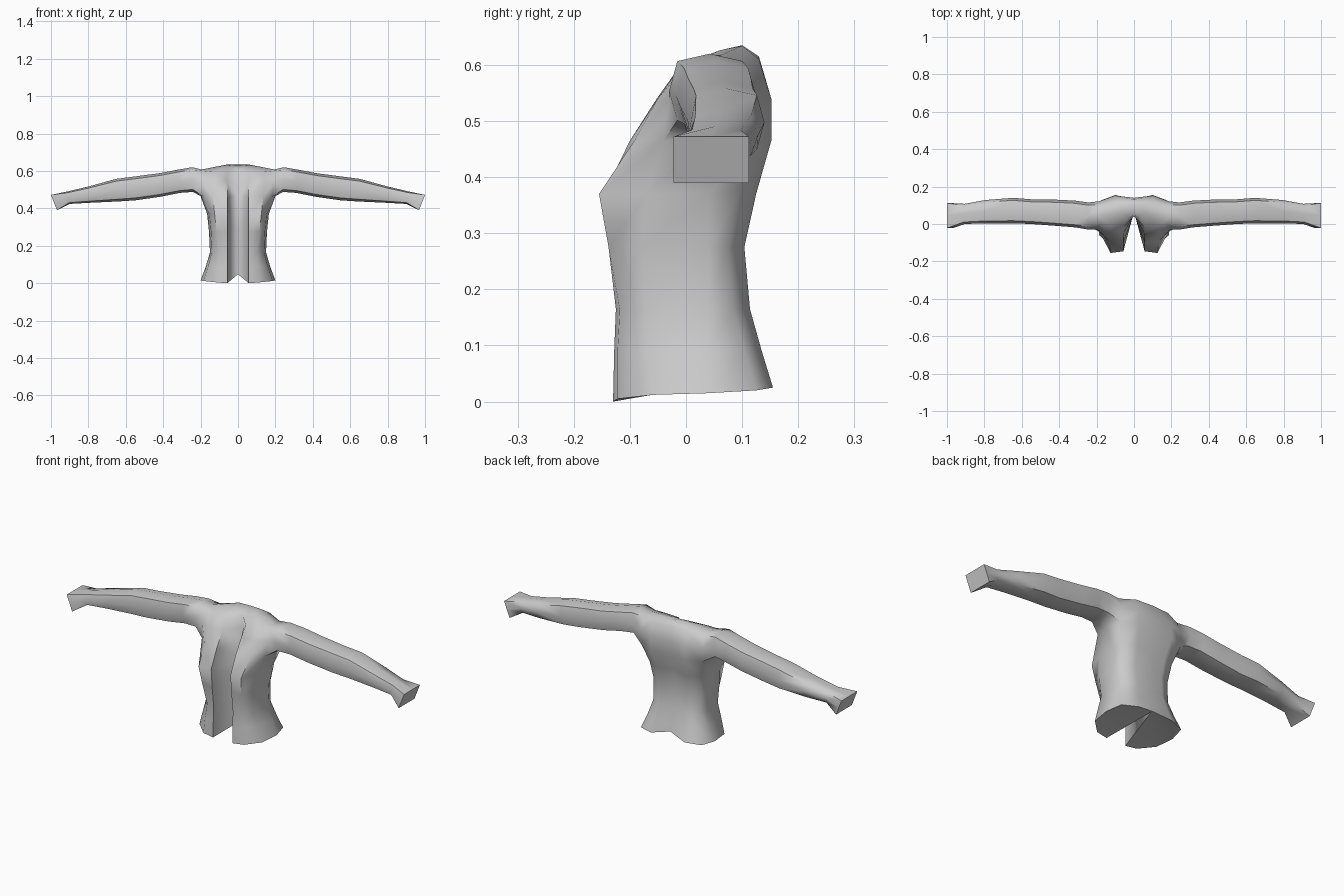
import bpy, bmesh, math

grey = bpy.data.materials.new("plain grey cloth")
grey.diffuse_color = (0.6, 0.6, 0.6, 1)

bm = bmesh.new()

# Torso levels: z, cleft y, flap y, chest x, chest y, half width, side front y, back y, spine y
LEVELS = [
    (0.010, 0.125, -0.130, 0.120, -0.122, 0.200, -0.06, 0.155, 0.132),
    (0.090, 0.110, -0.128, 0.110, -0.122, 0.172, -0.07, 0.135, 0.125),
    (0.165, 0.090, -0.125, 0.100, -0.118, 0.150, -0.07, 0.114, 0.102),
    (0.275, 0.078, -0.138, 0.115, -0.138, 0.155, -0.08, 0.104, 0.088),
    (0.370, 0.065, -0.146, 0.125, -0.155, 0.165, -0.07, 0.125, 0.105),
    (0.465, 0.055, -0.100, 0.135, -0.092, 0.200, -0.04, 0.152, 0.135),
    (0.540, 0.048, -0.052, 0.140, -0.050, 0.205, -0.03, 0.152, 0.140),
    (0.600, 0.042, -0.018, 0.125, -0.012, 0.195, 0.00, 0.130, 0.130),
]
HEM_Z = [0.048, 0.0, 0.005, 0.012, 0.015, 0.02, 0.025, 0.048]
TOP_Z = [0.605, 0.588, 0.594, 0.600, 0.608, 0.600, 0.610, 0.615]


def half_ring(level, zs=None):
    z, yin, yf, x2, y2, w, y3, yb, ys = level
    pts = [(0, yin), (0.057, yf), (x2, y2), (0.93 * w, y3), (w, 0.04),
           (0.9 * w, yb - 0.03), (0.5 * w, yb), (0, ys)]
    return [bm.verts.new((x, y, zs[i] if zs else z)) for i, (x, y) in enumerate(pts)]


rings = []
for i, lv in enumerate(LEVELS):
    zs = HEM_Z if i == 0 else TOP_Z if i == len(LEVELS) - 1 else None
    rings.append(half_ring(lv, zs))

# Torso skin, leaving the armhole open
for r in range(len(rings) - 1):
    for c in range(7):
        if r >= 5 and c in (3, 4):
            continue
        a, b = rings[r], rings[r + 1]
        bm.faces.new((a[c], a[c + 1], b[c + 1], b[c]))

# Neck: shoulder line drawn in to a small raised collar area
top = rings[-1]
collar = [bm.verts.new(p) for p in [(0, 0.045, 0.618), (0.03, 0.04, 0.618),
          (0.06, 0.06, 0.626), (0.06, 0.10, 0.634), (0, 0.10, 0.635)]]
for f in [(top[0], top[1], collar[1], collar[0]), (top[1], top[2], collar[2], collar[1]),
          (top[2], top[3], top[4], collar[2]), (top[4], top[5], collar[3], collar[2]),
          (top[5], top[6], collar[3]), (top[6], top[7], collar[4], collar[3]),
          tuple(collar)]:
    bm.faces.new(f)

# Hem closure
bm.faces.new(rings[0])

# Sleeve rings: x top, x bottom, z top, z bottom, y front, y back
SLEEVE = [
    (0.245, 0.24, 0.620, 0.488, -0.030, 0.115),
    (0.320, 0.31, 0.607, 0.483, -0.018, 0.125),
    (0.420, 0.41, 0.588, 0.463, -0.010, 0.130),
    (0.550, 0.55, 0.571, 0.443, 0.000, 0.132),
    (0.650, 0.64, 0.558, 0.437, 0.004, 0.140),
    (0.800, 0.79, 0.517, 0.430, 0.004, 0.128),
    (0.910, 0.90, 0.491, 0.424, 0.000, 0.108),
    (1.000, 0.968, 0.472, 0.390, -0.022, 0.112),
]
OUTLINE = [(-0.8, -0.8), (0, -1), (0.8, -0.8), (1, 0), (0.8, 0.8), (0, 1), (-0.8, 0.8), (-1, 0)]
A, M, B = rings[5], rings[6], rings[7]
prev = [A[3], A[4], A[5], M[5], B[5], B[4], B[3], M[3]]
for n, (xt, xb, zt, zb, yf, yb) in enumerate(SLEEVE):
    ring = []
    for u, v in OUTLINE:
        if n == len(SLEEVE) - 1:      # squarer cuff
            u, v = max(-1, min(1, u * 1.25)), max(-1, min(1, v * 1.25))
        t = (v + 1) / 2
        ring.append(bm.verts.new((xb + (xt - xb) * t, (yf + yb) / 2 + u * (yb - yf) / 2,
                                  zb + (zt - zb) * t)))
    for i in range(8):
        j = (i + 1) % 8
        bm.faces.new((prev[i], prev[j], ring[j], ring[i]))
    prev = ring
bm.faces.new(prev)                    # cuff end

bmesh.ops.triangulate(bm, faces=[f for f in bm.faces if len(f.verts) > 4])
bmesh.ops.recalc_face_normals(bm, faces=bm.faces[:])
mesh = bpy.data.meshes.new("open_jacket")
bm.to_mesh(mesh)
bm.free()
mesh.materials.append(grey)
jacket = bpy.data.objects.new("open_jacket", mesh)
bpy.context.collection.objects.link(jacket)

# Smooth cloth with crisp flap edges, mirrored left to right
bpy.context.view_layer.objects.active = jacket
jacket.select_set(True)
bpy.ops.object.shade_smooth_by_angle(angle=math.radians(60))
mirror = jacket.modifiers.new("mirror", 'MIRROR')
mirror.use_clip = True
mirror.merge_threshold = 0.001
